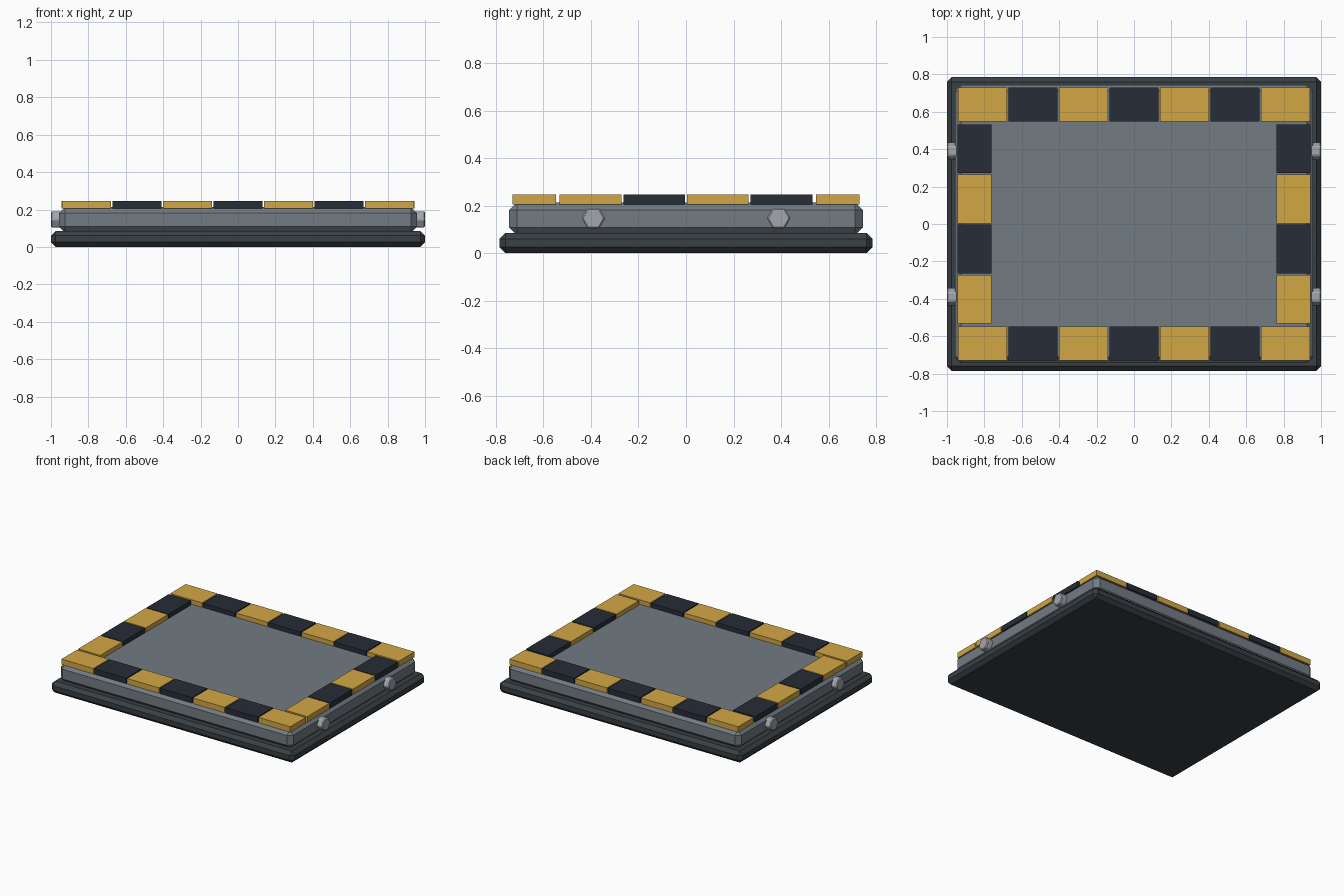
import bpy, bmesh, math
from mathutils import Matrix

if "Cube" in bpy.data.objects:
    bpy.data.objects.remove(bpy.data.objects["Cube"])


def material(name, rgb):
    m = bpy.data.materials.new(name)
    m.diffuse_color = (*rgb, 1)
    m.use_nodes = True
    m.node_tree.nodes["Principled BSDF"].inputs["Base Color"].default_value = m.diffuse_color
    return m


steel = material("steel", (0.17, 0.20, 0.225))
rubber = material("dark_base", (0.04, 0.05, 0.058))
yellow = material("yellow", (0.65, 0.39, 0.06))
black = material("black", (0.02, 0.026, 0.038))
bolt_grey = material("bolt_grey", (0.36, 0.38, 0.42))


def finish(name, bm, mat, bevel):
    if bevel:
        bmesh.ops.bevel(bm, geom=bm.edges[:], offset=bevel, segments=1,
                        affect='EDGES', profile=0.5)
    me = bpy.data.meshes.new(name)
    bm.to_mesh(me)
    bm.free()
    me.materials.append(mat)
    ob = bpy.data.objects.new(name, me)
    bpy.context.collection.objects.link(ob)


def box(name, size, centre, mat, bevel=0):
    bm = bmesh.new()
    bmesh.ops.create_cube(bm, size=1, matrix=Matrix.Translation(centre) @ Matrix.Diagonal((*size, 1)))
    finish(name, bm, mat, bevel)


def bolt(name, centre):
    bm = bmesh.new()
    bmesh.ops.create_cone(bm, cap_ends=True, segments=6, radius1=0.05, radius2=0.05, depth=0.07,
                          matrix=Matrix.Translation(centre) @ Matrix.Rotation(math.pi / 2, 4, 'Y'))
    finish(name, bm, bolt_grey, 0.006)


# Stacked chamfered slabs
box("base_slab", (2.0, 1.57, 0.085), (0, 0, 0.0425), rubber, 0.025)
box("deck_plate", (1.914, 1.488, 0.137), (0, 0, 0.1445), steel, 0.032)

# Hazard tiles along front and back
for side, label in ((-1, "front"), (1, "back")):
    for i in range(7):
        box(f"{label}_tile_{i}", (0.262, 0.182, 0.041), (0.27 * (i - 3), side * 0.639, 0.2255),
            black if i % 2 else yellow)

# Hazard tiles along the sides
for side, label in ((-1, "left"), (1, "right")):
    for i in range(4):
        box(f"{label}_tile_{i}", (0.182, 0.26, 0.041), (side * 0.852, 0.268 * (i - 1.5), 0.2255),
            black if i % 2 else yellow)

# Hex bolts on both ends
for sx in (-1, 1):
    for sy in (-1, 1):
        bolt(f"bolt_{'right' if sx > 0 else 'left'}_{'back' if sy > 0 else 'front'}",
             (sx * 0.965, sy * 0.39, 0.147))
